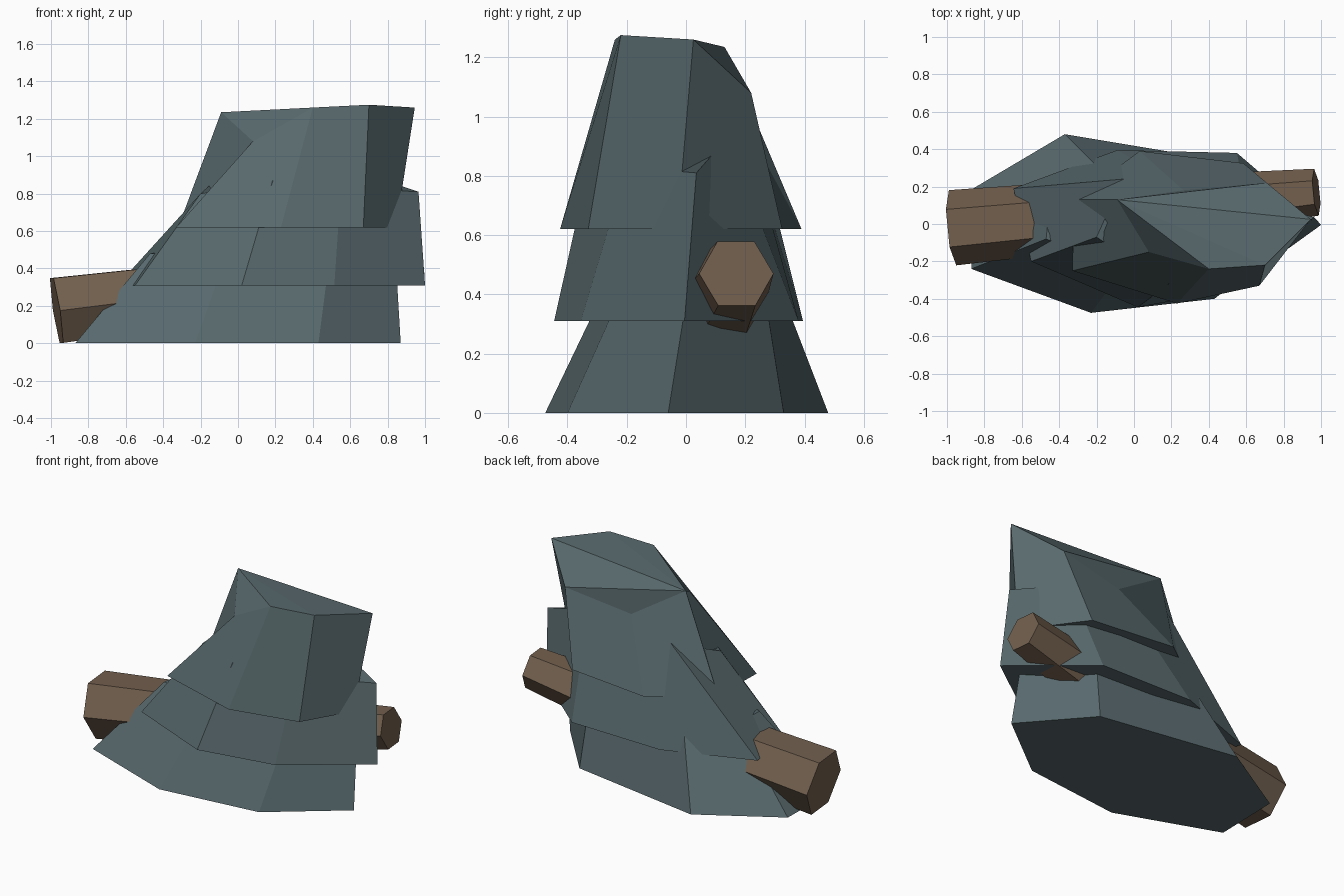
import bpy, bmesh, math
from mathutils import Vector

if "Cube" in bpy.data.objects:
    bpy.data.objects.remove(bpy.data.objects["Cube"])


def material(name, rgb):
    m = bpy.data.materials.new(name)
    m.diffuse_color = (*rgb, 1)
    m.use_nodes = True
    m.node_tree.nodes["Principled BSDF"].inputs["Base Color"].default_value = m.diffuse_color
    return m


teal = material("dark_teal_foliage", (0.098, 0.142, 0.153))
brown = material("brown_bark", (0.168, 0.115, 0.076))


def loft(name, rings, mat, fan_top=False):
    """Closed flat-shaded solid through rings of equal length."""
    bm = bmesh.new()
    loops = [[bm.verts.new(p) for p in ring] for ring in rings]
    n = len(loops[0])
    for b, t in zip(loops, loops[1:]):
        for i in range(n):
            j = (i + 1) % n
            bm.faces.new((b[i], b[j], t[j], t[i]))
    bm.faces.new(loops[0][::-1])
    t = loops[-1]
    if fan_top:
        for i in range(1, n - 1):
            bm.faces.new((t[0], t[i], t[i + 1]))
    else:
        bm.faces.new(t)
    bmesh.ops.recalc_face_normals(bm, faces=bm.faces)
    me = bpy.data.meshes.new(name)
    bm.to_mesh(me)
    bm.free()
    me.materials.append(mat)
    ob = bpy.data.objects.new(name, me)
    bpy.context.collection.objects.link(ob)
    return ob


def flat(points, z):
    return [(x, y, z) for x, y in points]


# Rings run left-back, left-front, front, front-right, right, back-right, back
# Bottom tier of foliage
loft("lower_foliage", [
    flat([(-.86, .19), (-.87, -.24), (-.23, -.475), (.43, -.40),
          (.87, -.06), (.53, .33), (-.37, .48)], 0),
    [(-.45, .12, .47), (-.47, -.08, .48), (-.05, -.235, .5), (.495, -.175, .5),
     (.84, .02, .5), (.5, .25, .5), (-.17, .28, .52)]], teal)

# Middle tier
loft("middle_foliage", [
    flat([(-.645, .19), (-.55, -.2), (.02, -.445), (.515, -.355),
          (1.0, -.005), (.55, .38), (-.09, .395)], .31),
    [(-.06, .24, .93), (-.2, -.07, .8), (.185, -.32, .87), (.55, -.2, .83),
     (.965, .035, .81), (.6, .14, .93), (.2, .23, .85)]], teal)

# Top tier with its broken, slanted crown
loft("upper_foliage", [
    flat([(-.32, .13), (-.33, -.25), (.23, -.425), (.67, -.33),
          (.845, -.03), (.585, .325), (.03, .39)], .62),
    [(-.09, .13, 1.235), (.08, -.15, 1.08), (.40, -.24, 1.26), (.70, -.22, 1.275),
     (.945, .025, 1.26), (.71, .22, 1.08), (.265, .18, 1.01)]], teal, fan_top=True)

# Tapered six-sided trunk leaning through the foliage
base, middle, tip = Vector((-.97, -.02, .175)), Vector((0, .07, .295)), Vector((.975, .17, .47))
axis = (tip - base).normalized()
side = axis.cross(Vector((0, 0, 1))).normalized()
up = side.cross(axis)


def hexagon(center, r):
    return [center + r * (math.cos(math.pi / 3 * i) * side + math.sin(math.pi / 3 * i) * up)
            for i in range(6)]


loft("trunk", [hexagon(base, .202), hexagon(middle, .18), hexagon(tip, .126)], brown)
